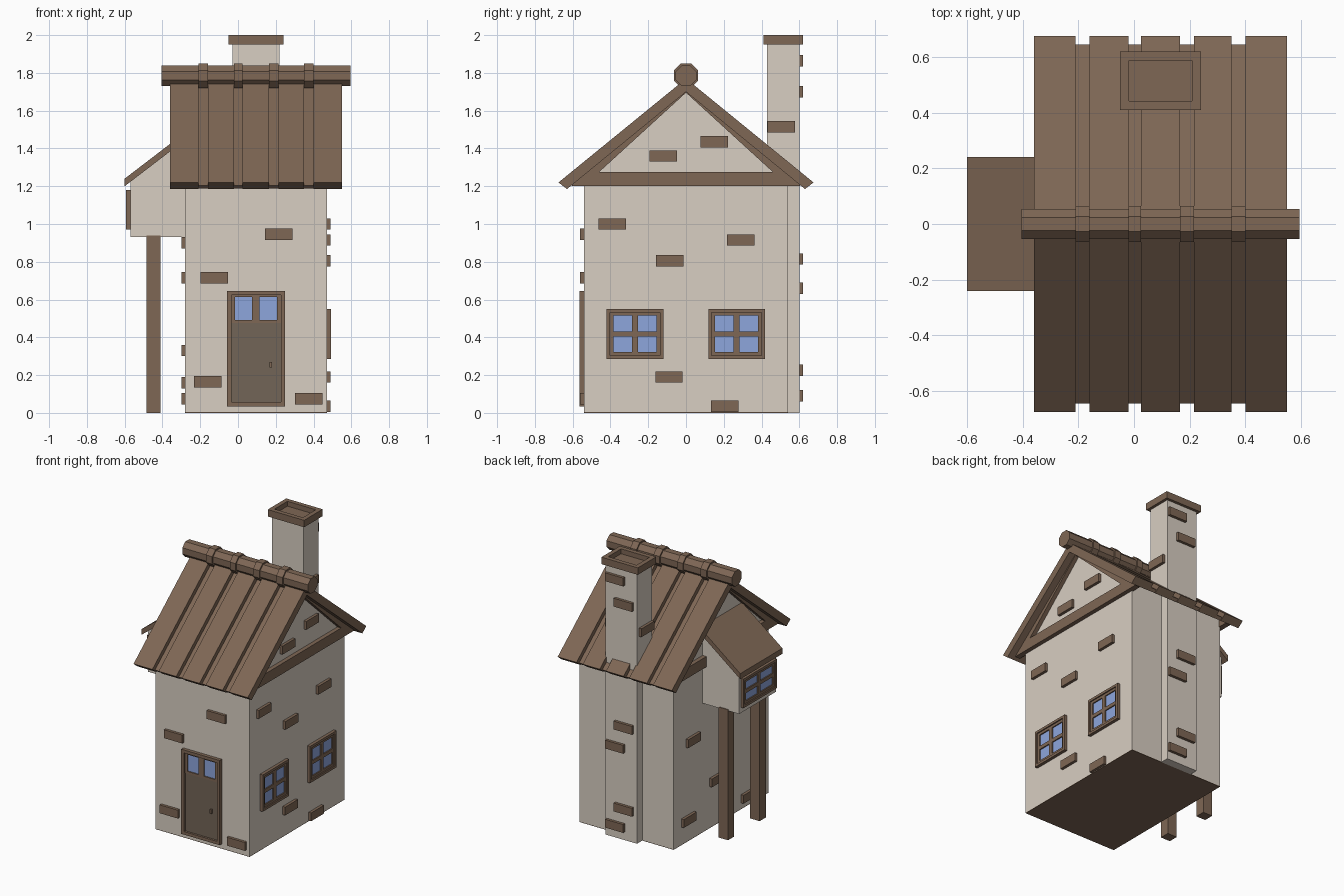
import bpy, bmesh
from math import pi
from mathutils import Matrix

if "Cube" in bpy.data.objects:
    bpy.data.objects.remove(bpy.data.objects["Cube"])


def material(name, rgb):
    m = bpy.data.materials.new(name)
    m.diffuse_color = (*rgb, 1)
    m.use_nodes = True
    m.node_tree.nodes["Principled BSDF"].inputs["Base Color"].default_value = m.diffuse_color
    return m


PLASTER = material("plaster", (0.69, 0.62, 0.54))
WOOD = material("wood", (0.21, 0.135, 0.09))
DOOR = material("door_wood", (0.17, 0.13, 0.095))
GLASS = material("glass", (0.27, 0.38, 0.72))


def finish(name, bm, mat):
    bmesh.ops.recalc_face_normals(bm, faces=bm.faces)
    me = bpy.data.meshes.new(name)
    bm.to_mesh(me)
    bm.free()
    me.materials.append(mat)
    ob = bpy.data.objects.new(name, me)
    bpy.context.collection.objects.link(ob)
    return ob


def add_box(bm, a, b):
    size = [abs(q - p) for p, q in zip(a, b)]
    mid = [(p + q) / 2 for p, q in zip(a, b)]
    bmesh.ops.create_cube(bm, size=1, matrix=Matrix.Translation(mid) @ Matrix.Diagonal((*size, 1)))


def boxes(name, pairs, mat):
    bm = bmesh.new()
    for a, b in pairs:
        add_box(bm, a, b)
    return finish(name, bm, mat)


def prisms(name, axis, items, mat):
    """Extrude outlines along an axis; items are (outline, start, end)."""
    bm = bmesh.new()
    for pts, s, e in items:
        place = (lambda p: (s, p[0], p[1])) if axis == "x" else (lambda p: (p[0], s, p[1]))
        face = bm.faces.new([bm.verts.new(place(p)) for p in pts])
        ext = bmesh.ops.extrude_face_region(bm, geom=[face])["geom"]
        vec = (e - s, 0, 0) if axis == "x" else (0, e - s, 0)
        bmesh.ops.translate(bm, vec=vec, verts=[g for g in ext if isinstance(g, bmesh.types.BMVert)])
    return finish(name, bm, mat)


# Wall frames: u along the wall, v up, d outward
def front(u, v, d): return (u, -0.54 - d, v)
def right(u, v, d): return (0.47 + d, u, v)
def left(u, v, d): return (-0.28 - d, u, v)
def bay(u, v, d): return (-0.57 - d, u, v)
def stack_back(u, v, d): return (u, 0.60 + d, v)
def stack_right(u, v, d): return (0.22 + d, u, v)
def stack_left(u, v, d): return (-0.03 - d, u, v)


def slab(wall, u0, u1, v0, v1, d, base=-0.01):
    return wall(u0, v0, base), wall(u1, v1, d)


def border(wall, u0, u1, v0, v1, t, d):
    return [slab(wall, u0, u1, v0, v0 + t, d), slab(wall, u0, u1, v1 - t, v1, d),
            slab(wall, u0, u0 + t, v0 + t, v1 - t, d), slab(wall, u1 - t, u1, v0 + t, v1 - t, d)]


def window(name, wall, u, v, w, h):
    u0, u1, v0, v1 = u - w / 2, u + w / 2, v - h / 2, v + h / 2
    bars = border(wall, u0, u1, v0, v1, 0.018, 0.022)
    bars += border(wall, u0 + 0.018, u1 - 0.018, v0 + 0.018, v1 - 0.018, 0.018, 0.014)
    bars += [slab(wall, u - 0.016, u + 0.016, v0 + 0.036, v1 - 0.036, 0.014),
             slab(wall, u0 + 0.036, u - 0.016, v - 0.013, v + 0.013, 0.014),
             slab(wall, u + 0.016, u1 - 0.036, v - 0.013, v + 0.013, 0.014)]
    boxes(name + "_frame", bars, WOOD)
    boxes(name + "_glass", [slab(wall, u0 + 0.03, u1 - 0.03, v0 + 0.03, v1 - 0.03, 0.006)], GLASS)


def bricks(name, wall, spots):
    boxes(name, [slab(wall, u - 0.0725, u + 0.0725, v - 0.03, v + 0.03, 0.02) for u, v in spots], WOOD)


# House body with gables
prisms("house_walls", "x", [([(-0.54, 0.004), (0.54, 0.004), (0.54, 1.26), (0, 1.72), (-0.54, 1.26)],
                             -0.28, 0.47)], PLASTER)
boxes("floor", [((-0.28, -0.54, 0), (0.47, 0.54, 0.004))], WOOD)

# Gable trim on both ends
trim = []
for s, e in ((0.46, 0.50), (-0.31, -0.27)):
    trim.append(([(-0.61, 1.2), (0.61, 1.2), (0.53, 1.275), (-0.53, 1.275)], s, e))
    for k in (-1, 1):
        trim.append(([(0, 1.695), (k * 0.46, 1.275), (k * 0.55, 1.26), (0, 1.72)], s, e))
prisms("gable_trim", "x", trim, WOOD)

# Roof: raised panels with sunken strips between
panel = [(-0.675, 1.22), (0, 1.77), (0.675, 1.22), (0.63, 1.185), (0, 1.70), (-0.63, 1.185)]
strip = [(-0.645, 1.205), (0, 1.73), (0.645, 1.205), (0.627, 1.188), (0, 1.70), (-0.627, 1.188)]
grooves = [(-0.21, -0.16), (-0.02, 0.025), (0.165, 0.215), (0.35, 0.40)]
edges = [-0.36] + [x for g in grooves for x in g] + [0.55]
prisms("roof_panels", "x", [(panel, edges[i], edges[i + 1]) for i in range(0, 10, 2)], WOOD)
prisms("roof_strips", "x", [(strip, a, b) for a, b in grooves], WOOD)

# Ridge log and its bands
bm = bmesh.new()
for a, b, r in [(-0.405, 0.595, 0.059)] + [(a, b, 0.07) for a, b in grooves]:
    m = Matrix.Translation(((a + b) / 2, 0, 1.785)) @ Matrix.Rotation(pi / 2, 4, "Y") @ Matrix.Rotation(pi / 8, 4, "Z")
    bmesh.ops.create_cone(bm, cap_ends=True, segments=8, radius1=r, radius2=r, depth=b - a, matrix=m)
finish("ridge_log", bm, WOOD)

# Chimney with hollow cap
boxes("chimney", [((-0.03, 0.43, 0), (0.22, 0.60, 1.955))], PLASTER)
bm = bmesh.new()
add_box(bm, (-0.05, 0.41, 1.95), (0.24, 0.62, 2.0))
top = max(bm.faces, key=lambda f: f.calc_center_median().z)
bmesh.ops.inset_region(bm, faces=[top], thickness=0.045)
ext = bmesh.ops.extrude_discrete_faces(bm, faces=[top])["faces"]
bmesh.ops.translate(bm, vec=(0, 0, -0.035), verts=ext[0].verts)
finish("chimney_cap", bm, WOOD)

# Side bay on posts
prisms("bay_walls", "y", [([(-0.57, 0.93), (-0.27, 0.93), (-0.27, 1.46), (-0.57, 1.23)], -0.21, 0.21)], PLASTER)
prisms("bay_roof", "y", [([(-0.6, 1.24), (-0.28, 1.485), (-0.28, 1.445), (-0.6, 1.2)], -0.24, 0.24)], WOOD)
boxes("bay_posts", [((-0.485, y - 0.035, 0), (-0.41, y + 0.035, 0.94)) for y in (-0.18, 0.18)], WOOD)

# Windows
window("front_side_window", right, -0.27, 0.418, 0.30, 0.265)
window("back_side_window", right, 0.268, 0.418, 0.30, 0.265)
window("bay_window", bay, 0, 1.075, 0.38, 0.21)

# Door with two small panes
bars = border(front, -0.057, 0.25, 0.035, 0.645, 0.022, 0.025)
bars += [slab(front, -0.035, 0.228, 0.475, 0.492, 0.014), slab(front, -0.035, 0.228, 0.613, 0.623, 0.014)]
bars += [slab(front, a, b, 0.492, 0.613, 0.014) for a, b in ((-0.035, -0.015), (0.075, 0.115), (0.206, 0.228))]
boxes("door_frame", bars, WOOD)
boxes("door_glass", [slab(front, -0.03, 0.22, 0.48, 0.62, 0.006)], GLASS)
boxes("door_panel", [slab(front, -0.035, 0.228, 0.057, 0.475, 0.01)], DOOR)
boxes("door_handle", [slab(front, 0.168, 0.18, 0.24, 0.27, 0.022)], WOOD)

# Loose bricks on every wall
gable = [(-0.12, 1.36), (0.15, 1.435)]
bricks("front_bricks", front, [(0.215, 0.945), (-0.125, 0.715), (-0.16, 0.165), (0.375, 0.075)])
bricks("right_bricks", right, gable + [(-0.39, 1.0), (0.29, 0.915), (-0.085, 0.805), (-0.09, 0.19), (0.205, 0.035)])
bricks("left_bricks", left, [(-0.35, 0.9), (0.33, 0.715), (0.06, 0.33), (0.38, 0.16), (-0.3, 0.075)])
bricks("chimney_back_bricks", stack_back, [(0.14, 0.09), (0.07, 0.225), (0.14, 0.66), (0.07, 0.815),
                                           (0.07, 1.7), (0.14, 1.865)])
bricks("chimney_right_brick", stack_right, [(0.505, 1.515)])
bricks("chimney_left_brick", stack_left, [(0.505, 1.515)])
